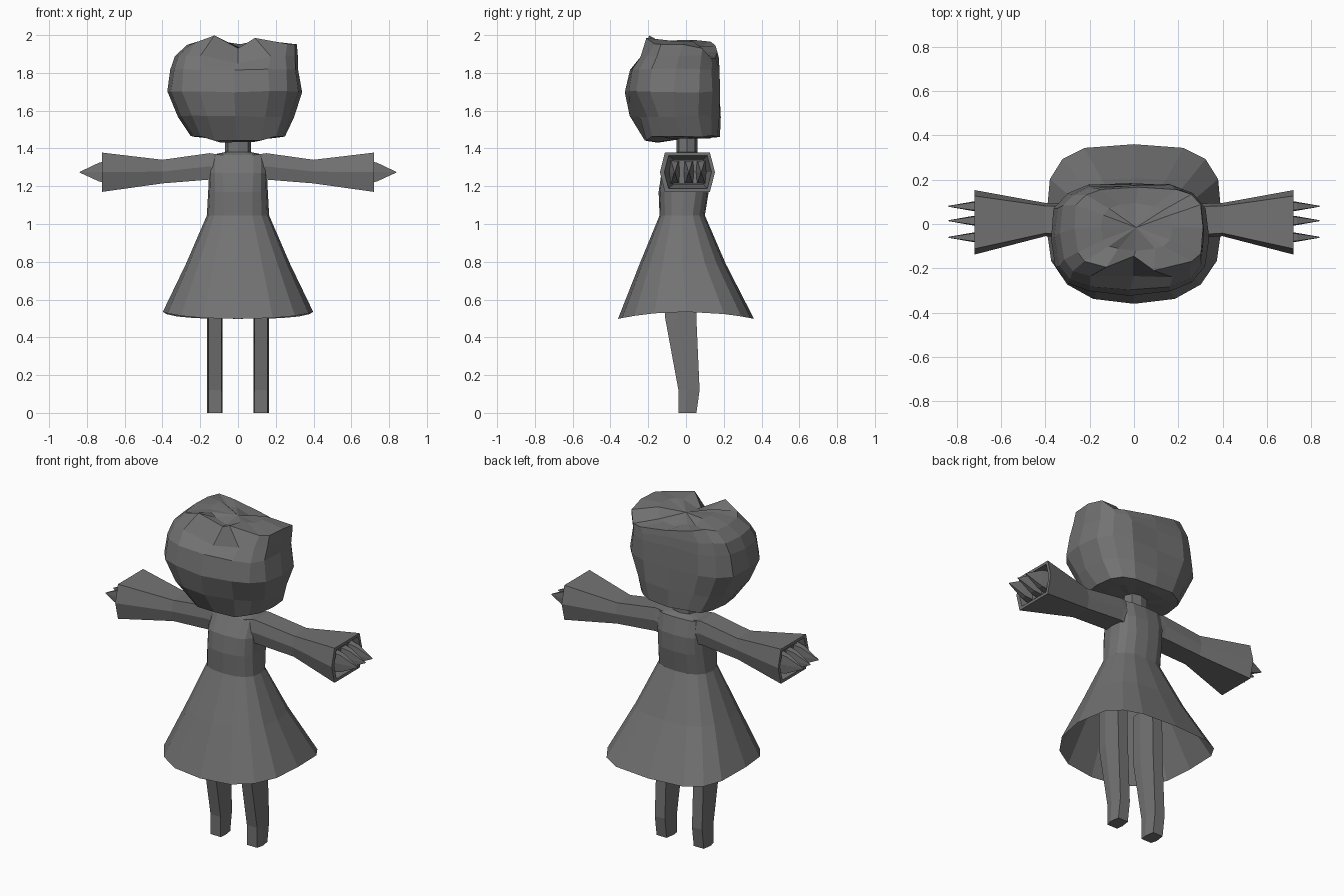
import bpy, bmesh, math, random
from mathutils import Vector

if "Cube" in bpy.data.objects:
    bpy.data.objects.remove(bpy.data.objects["Cube"])

random.seed(4)
grey = bpy.data.materials.new("dark grey")
grey.diffuse_color = (0.17, 0.17, 0.17, 1)
grey.use_nodes = True
grey.node_tree.nodes["Principled BSDF"].inputs["Base Color"].default_value = grey.diffuse_color


def finish(name, bm):
    """Turn a bmesh into a flat shaded object."""
    bmesh.ops.recalc_face_normals(bm, faces=bm.faces)
    me = bpy.data.meshes.new(name)
    bm.to_mesh(me)
    bm.free()
    me.materials.append(grey)
    ob = bpy.data.objects.new(name, me)
    bpy.context.collection.objects.link(ob)
    return ob


def loft(name, rings, cap_start=True, cap_end=True):
    """Skin a list of equally long point rings."""
    bm = bmesh.new()
    loops = [[bm.verts.new(p) for p in r] for r in rings]
    n = len(loops[0])
    for a, b in zip(loops, loops[1:]):
        for i in range(n):
            j = (i + 1) % n
            bm.faces.new((a[i], a[j], b[j], b[i]))
    for loop, use in ((loops[0], cap_start), (loops[-1], cap_end)):
        if use:
            c = bm.verts.new(sum((v.co for v in loop), Vector()) / n)
            for i in range(n):
                bm.faces.new((loop[i], loop[(i + 1) % n], c))
    return finish(name, bm)


def oval(z, x0, x1, y0, y1, n=16, power=0.8, back=None):
    """Horizontal ring starting at the front; a power under 1 makes it boxier."""
    pts = []
    for i in range(n):
        a = 2 * math.pi * i / n
        s, c = math.sin(a), -math.cos(a)
        e = back if back and c > 0 else power
        s = math.copysign(abs(s) ** e, s) if abs(s) > 1e-6 else 0
        c = math.copysign(abs(c) ** e, c) if abs(c) > 1e-6 else 0
        pts.append(Vector(((x0 + x1) / 2 + s * (x1 - x0) / 2,
                           (y0 + y1) / 2 + c * (y1 - y0) / 2, z)))
    return pts


# Head: boxy rings, broad and lumpy at the crown
profile = [(1.455, -0.17, 0.17, -0.16, 0.13, 0.7), (1.465, -0.25, 0.25, -0.22, 0.18, 0.7),
           (1.57, -0.315, 0.295, -0.295, 0.185, 0.7), (1.70, -0.378, 0.338, -0.32, 0.19, 0.7),
           (1.82, -0.358, 0.322, -0.297, 0.185, 0.65), (1.89, -0.335, 0.315, -0.25, 0.175, 0.6),
           (1.95, -0.27, 0.31, -0.205, 0.165, 0.55), (1.935, -0.15, 0.17, -0.12, 0.09, 0.7)]
head = []
for k, (z, x0, x1, y0, y1, power) in enumerate(profile):
    ring = oval(z, x0, x1, y0, y1, 16, power)
    for i, p in enumerate(ring):
        p += Vector([random.uniform(-0.005, 0.005) for _ in range(3)])
        if k in (0, 1) and i in (0, 1, 15):      # pointed chin
            p.z -= 0.02
        if k >= 6 and p.y < 0.05:                # two lumps at the front of the crown
            p.z += 0.04 * math.exp(-((abs(p.x) - 0.13) / 0.07) ** 2)
        if k == 2 and 1 <= i <= 3:               # hollow cheek
            p.y += 0.04
        if k in (3, 4) and i == 8:               # crease down the back
            p.y -= 0.015
    head.append(ring)
# Parting notch at the front of the crown
head[5][0] = Vector((0, -0.235, 1.85))
head[6][0] = Vector((0, -0.145, 1.93))
head[6][1] = Vector((0.09, -0.21, 1.985))
head[6][15] = Vector((-0.125, -0.195, 1.998))
# Crown sinks towards one back corner and rises at the other
for i, z in ((5, 1.93), (6, 1.875), (7, 1.88), (8, 1.91), (9, 1.945), (10, 1.965)):
    head[6][i].z = z
    head[5][i].z = min(head[5][i].z, z - 0.03)
for i in (6, 7, 8):
    head[7][i].z = 1.91
loft("head", head)

# Neck
loft("neck", [oval(1.35, -0.07, 0.07, -0.05, 0.06, 8),
              oval(1.48, -0.07, 0.07, -0.05, 0.06, 8)])

# Bodice
waist = (1.045, -0.165, 0.165, -0.14, 0.10)
loft("bodice", [oval(*waist),
                oval(1.17, -0.158, 0.158, -0.145, 0.12, power=0.75),
                oval(1.27, -0.153, 0.153, -0.13, 0.12, power=0.65),
                oval(1.365, -0.148, 0.148, -0.075, 0.095, power=0.6),
                oval(1.38, -0.07, 0.07, -0.05, 0.06)], False, True)

# Skirt: open bell, squarer behind, whose hem dips at front and back
skirt = [oval(*waist), oval(0.79, -0.275, 0.275, -0.245, 0.21, back=0.68),
         oval(0.535, -0.398, 0.398, -0.36, 0.36, back=0.6)]
for p in skirt[2]:
    p.z -= 0.037 * (p.y / 0.36) ** 2
loft("skirt", skirt, False, False)


def cuff(x, z0, z1, y0, y1):
    """Six sided sleeve section, widest halfway up."""
    zm, d = (z0 + z1) / 2, 0.09 * (y1 - y0)
    return [(x, y0 + d, z0), (x, y1 - d, z0), (x, y1, zm),
            (x, y1 - d, z1), (x, y0 + d, z1), (x, y0, zm)]


def mirrored(rings, side):
    return [[(side * x, y, z) for x, y, z in r] for r in rings]


for side, word in ((-1, "left"), (1, "right")):
    # Sleeve: flared tube with a rim and a hollow end
    sleeve = [cuff(0.08, 1.22, 1.365, -0.08, 0.09), cuff(0.15, 1.235, 1.375, -0.07, 0.09),
              cuff(0.40, 1.215, 1.34, -0.055, 0.095), cuff(0.72, 1.17, 1.378, -0.138, 0.153),
              cuff(0.72, 1.187, 1.362, -0.115, 0.135), cuff(0.59, 1.21, 1.342, -0.085, 0.11)]
    loft(word + "_sleeve", mirrored(sleeve, side))

    # Hand: small block with three pointed fingers
    hand = [cuff(0.56, 1.23, 1.32, -0.06, 0.08), cuff(0.69, 1.215, 1.335, -0.08, 0.095)]
    loft(word + "_hand", mirrored(hand, side))
    for n, y in enumerate((-0.06, 0.015, 0.08)):
        finger = [cuff(0.68, 1.215, 1.335, y - 0.028, y + 0.028),
                  cuff(0.735, 1.225, 1.325, y - 0.02, y + 0.02),
                  cuff(0.838, 1.272, 1.276, y - 0.002, y + 0.002)]
        loft(f"{word}_finger_{n + 1}", mirrored(finger, side))

    # Leg: slim six sided column with a slight bend at the ankle
    leg = []
    for z, y0, y1 in ((0.0, -0.04, 0.055), (0.12, -0.04, 0.072),
                      (0.50, -0.11, 0.055), (0.80, -0.11, 0.05)):
        x0, x1, ym = 0.082, 0.165, y0 + 0.4 * (y1 - y0)
        leg.append([(x0 + 0.005, y0, z), (x1 - 0.01, y0, z), (x1, ym, z),
                    (x1 - 0.008, y1, z), (x0 + 0.008, y1, z), (x0, ym, z)])
    loft(word + "_leg", mirrored(leg, side))
